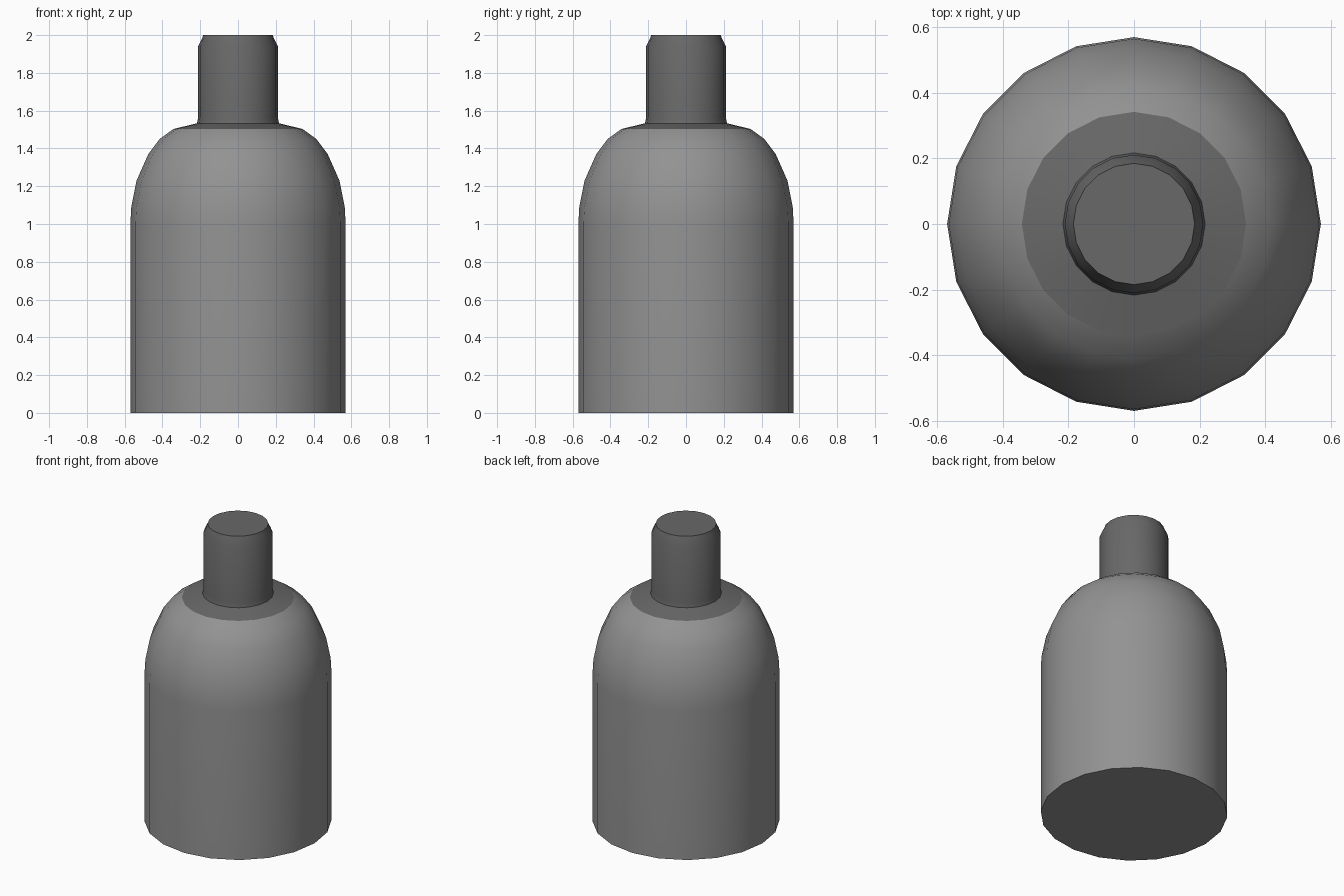
import bpy, bmesh, math

if "Cube" in bpy.data.objects:
    bpy.data.objects.remove(bpy.data.objects["Cube"])

SIDES = 20


def material(name, value):
    m = bpy.data.materials.new(name)
    m.diffuse_color = (value, value, value, 1)
    m.use_nodes = True
    m.node_tree.nodes["Principled BSDF"].inputs["Base Color"].default_value = m.diffuse_color
    return m


def lathe(name, profile, mat, cap_bottom=False, cap_top=False):
    """Revolve (radius, height) points around z."""
    bm = bmesh.new()
    rings = []
    for r, z in profile:
        rings.append([bm.verts.new((r * math.cos(2 * math.pi * i / SIDES),
                                    r * math.sin(2 * math.pi * i / SIDES), z))
                      for i in range(SIDES)])
    for low, high in zip(rings, rings[1:]):
        for i in range(SIDES):
            j = (i + 1) % SIDES
            bm.faces.new((low[i], low[j], high[j], high[i]))
    if cap_bottom:
        bm.faces.new(rings[0][::-1])
    if cap_top:
        bm.faces.new(rings[-1])
    mesh = bpy.data.meshes.new(name)
    bm.to_mesh(mesh)
    bm.free()
    mesh.materials.append(mat)
    ob = bpy.data.objects.new(name, mesh)
    bpy.context.collection.objects.link(ob)
    bpy.ops.object.select_all(action='DESELECT')
    ob.select_set(True)
    bpy.context.view_layer.objects.active = ob
    bpy.ops.object.shade_smooth_by_angle(angle=math.radians(35))
    return ob


grey = material("mid grey", 0.29)
dark = material("dark grey", 0.14)

# Straight body with rounded shoulder
lathe("bottle_body", [(0.57, 0), (0.57, 1.0), (0.565, 1.09), (0.537, 1.23),
                      (0.475, 1.37), (0.415, 1.45), (0.342, 1.503)],
      grey, cap_bottom=True)

# Sloped collar, neck and chamfered closed top
lathe("collar_and_neck", [(0.342, 1.503), (0.217, 1.533), (0.211, 1.565),
                          (0.211, 1.94), (0.187, 1.99), (0.185, 2.0)],
      dark, cap_top=True)
